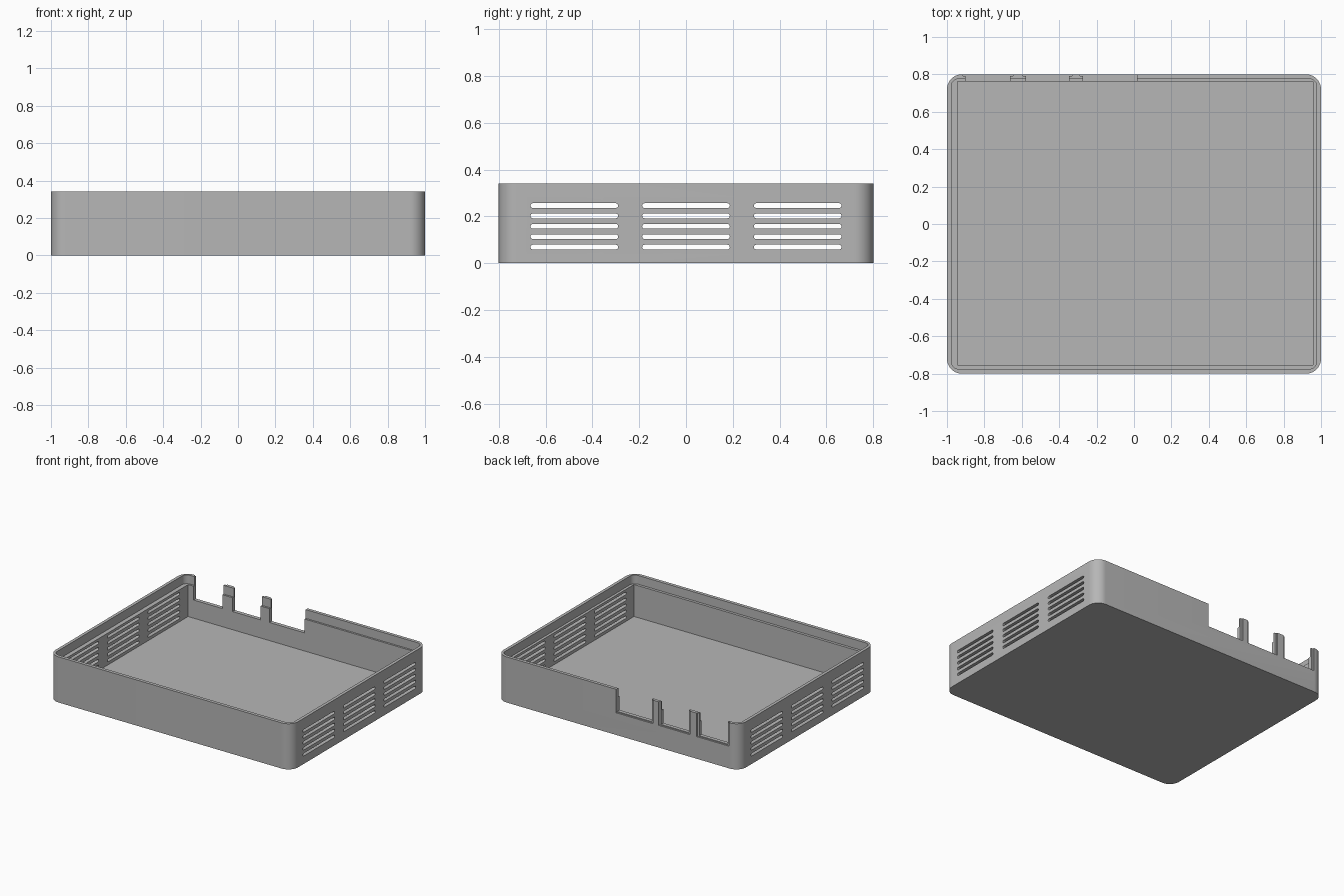
import bpy, bmesh, math
from mathutils import Matrix

if "Cube" in bpy.data.objects:
    bpy.data.objects.remove(bpy.data.objects["Cube"])

grey = bpy.data.materials.new("grey plastic")
grey.diffuse_color = (0.47, 0.47, 0.47, 1)
grey.use_nodes = True
grey.node_tree.nodes["Principled BSDF"].inputs["Base Color"].default_value = grey.diffuse_color


def rounded_rect(x0, x1, y0, y1, r, steps):
    """Counter-clockwise outline of a rectangle with rounded corners."""
    if r == 0:
        return [(x0, y0), (x1, y0), (x1, y1), (x0, y1)]
    corners = [(x1 - r, y1 - r, 0), (x0 + r, y1 - r, 90),
               (x0 + r, y0 + r, 180), (x1 - r, y0 + r, 270)]
    pts = []
    for cx, cy, start in corners:
        for i in range(steps + 1):
            a = math.radians(start + 90 * i / steps)
            pts.append((cx + r * math.cos(a), cy + r * math.sin(a)))
    return pts


def add_prism(bm, outline, z0, z1, matrix=Matrix()):
    """Extrude an outline from z0 to z1, then place it with a matrix."""
    low = [bm.verts.new(matrix @ Matrix.Translation((x, y, z0)).translation) for x, y in outline]
    high = [bm.verts.new(matrix @ Matrix.Translation((x, y, z1)).translation) for x, y in outline]
    n = len(outline)
    bm.faces.new(low[::-1])
    bm.faces.new(high)
    for i in range(n):
        j = (i + 1) % n
        bm.faces.new((low[i], low[j], high[j], high[i]))


def finish(name, bm):
    bmesh.ops.recalc_face_normals(bm, faces=bm.faces)
    mesh = bpy.data.meshes.new(name)
    bm.to_mesh(mesh)
    bm.free()
    mesh.materials.append(grey)
    obj = bpy.data.objects.new(name, mesh)
    bpy.context.collection.objects.link(obj)
    return obj


def cut(target, bm):
    cutter = finish("cutter", bm)
    cutter.hide_render = True
    mod = target.modifiers.new("cut", 'BOOLEAN')
    mod.operation = 'DIFFERENCE'
    mod.solver = 'EXACT'
    mod.object = cutter
    bpy.context.view_layer.objects.active = target
    bpy.ops.object.modifier_apply(modifier=mod.name)
    bpy.data.objects.remove(cutter)


# Outer body of the tray
bm = bmesh.new()
add_prism(bm, rounded_rect(-1, 1, -0.8, 0.8, 0.08, 12), 0, 0.34)
tray = finish("case_tray", bm)

# Inner cavity with square corners
bm = bmesh.new()
add_prism(bm, rounded_rect(-0.945, 0.957, -0.755, 0.762, 0, 1), 0.037, 0.5)
cut(tray, bm)

# Stepped lip around the rim
bm = bmesh.new()
add_prism(bm, rounded_rect(-0.977, 0.977, -0.775, 0.776, 0.04, 6), 0.275, 0.5)
cut(tray, bm)

# Port openings in the back wall
bm = bmesh.new()
for x0, x1 in ((-0.9, -0.663), (-0.578, -0.347), (-0.273, 0.015)):
    add_prism(bm, rounded_rect(x0, x1, 0.7, 0.9, 0, 1), 0.172, 0.6)
cut(tray, bm)

# Shallow recess around the outside of the openings
bm = bmesh.new()
for x0, x1 in ((-0.915, -0.648), (-0.593, -0.332), (-0.288, 0.0155)):
    add_prism(bm, rounded_rect(x0, x1, 0.79, 0.92, 0, 1), 0.165, 0.62)
cut(tray, bm)

# Vent slots running through both side walls
bm = bmesh.new()
to_side = Matrix(((0, 0, 1, 0), (1, 0, 0, 0), (0, 1, 0, 0), (0, 0, 0, 1)))
for yc in (-0.477, 0, 0.477):
    for row in range(5):
        zc = 0.069 + row * 0.0443
        slot = rounded_rect(yc - 0.187, yc + 0.187, zc - 0.01, zc + 0.01, 0.0095, 4)
        add_prism(bm, slot, -1.2, 1.2, to_side)
cut(tray, bm)

# Smooth the rounded corners, keep edges crisp
bpy.ops.object.select_all(action='DESELECT')
tray.select_set(True)
bpy.context.view_layer.objects.active = tray
bpy.ops.object.shade_smooth_by_angle(angle=math.radians(30))
